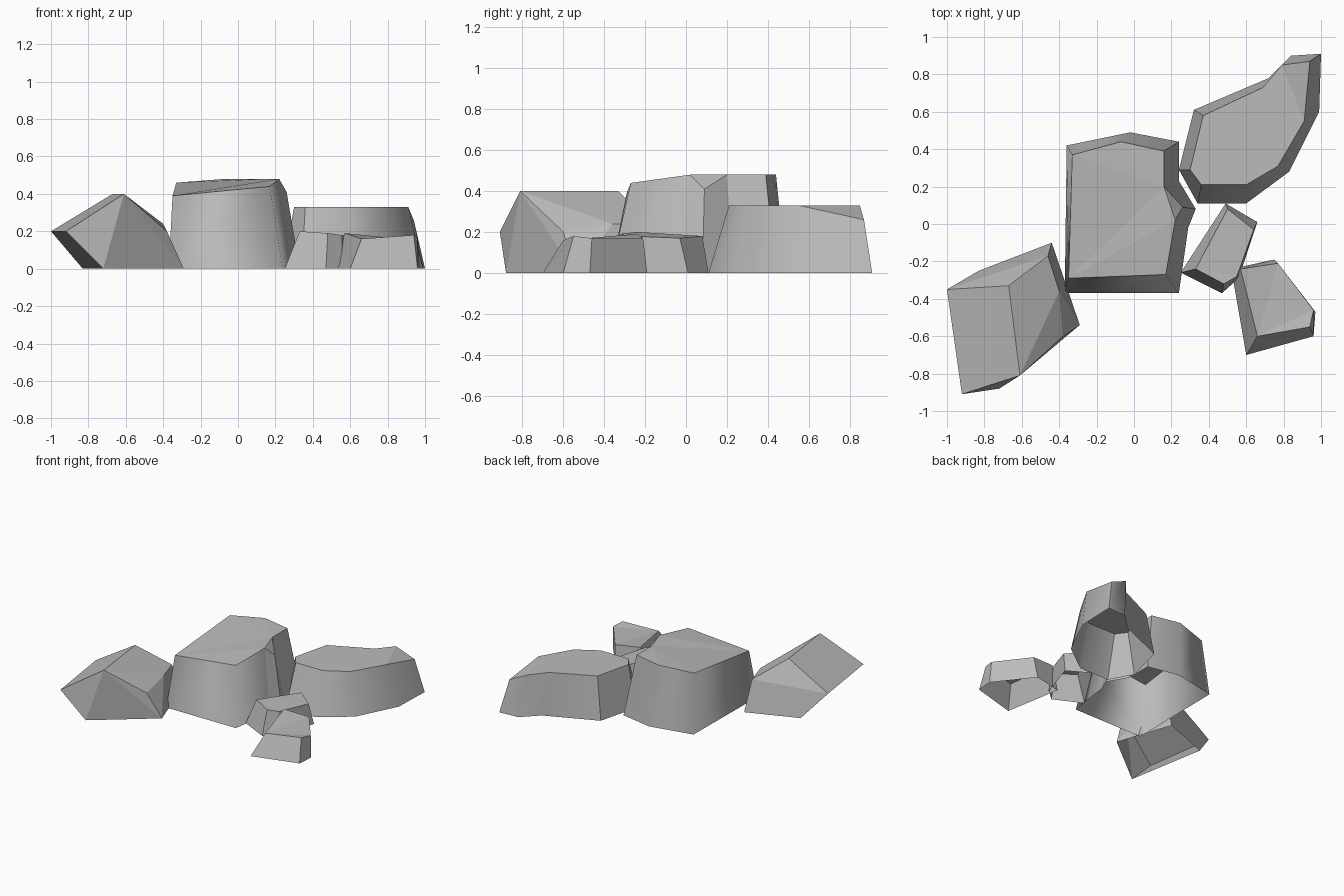
import bpy, bmesh

cube = bpy.data.objects.get("Cube")
if cube:
    bpy.data.objects.remove(cube)

stone = bpy.data.materials.new("grey_stone")
stone.use_nodes = True
stone.diffuse_color = (0.5, 0.5, 0.5, 1)
stone.node_tree.nodes["Principled BSDF"].inputs["Base Color"].default_value = (0.5, 0.5, 0.5, 1)


def finish(name, bm):
    mesh = bpy.data.meshes.new(name)
    bm.to_mesh(mesh)
    bm.free()
    mesh.materials.append(stone)
    obj = bpy.data.objects.new(name, mesh)
    bpy.context.collection.objects.link(obj)
    return obj


def lofted_rock(name, ground, rim, creases):
    """Join a ground outline to a rim, cap the rim, leave the base open.
    Rim edges and the listed corners are sharp; the rest of the side is smooth."""
    bm = bmesh.new()
    low = [bm.verts.new((x, y, 0)) for x, y in ground]
    high = [bm.verts.new(p) for p in rim]
    count = len(low)
    for i in range(count):
        j = (i + 1) % count
        bm.faces.new((low[i], low[j], high[j], high[i]))
    cap = bm.faces.new(high)
    bm.normal_update()
    for face in bm.faces:
        face.smooth = True
    for edge in cap.edges:
        edge.smooth = False
    for i in creases:
        bm.edges.get((low[i], high[i])).smooth = False
    # Split the sloping cap into flat pieces
    if max(p[2] for p in rim) - min(p[2] for p in rim) > 0.01:
        pieces = bmesh.ops.triangulate(bm, faces=[cap])["faces"]
        for face in pieces:
            face.smooth = False
    return finish(name, bm)


def hull_rock(name, points):
    """Flat-faced boulder wrapped around a few corners, open underneath."""
    bm = bmesh.new()
    for p in points:
        bm.verts.new(p)
    bmesh.ops.convex_hull(bm, input=bm.verts[:])
    base = [f for f in bm.faces if all(v.co.z < 0.001 for v in f.verts)]
    bmesh.ops.delete(bm, geom=base, context='FACES')
    bmesh.ops.dissolve_limit(bm, angle_limit=0.12, verts=bm.verts[:], edges=bm.edges[:])
    return finish(name, bm)


# Large notched rock in the middle
lofted_rock(
    "central_rock",
    [(-0.37, -0.37), (0.24, -0.37), (0.29, -0.02), (0.33, 0.08),
     (0.24, 0.23), (0.24, 0.44), (-0.02, 0.49), (-0.36, 0.42)],
    [(-0.35, -0.29, 0.39), (0.17, -0.27, 0.44), (0.22, 0.02, 0.48), (0.26, 0.09, 0.41),
     (0.16, 0.20, 0.48), (0.16, 0.39, 0.48), (-0.07, 0.44, 0.48), (-0.33, 0.37, 0.46)],
    [2, 3, 4, 5])

# Long curved rock at the back
lofted_rock(
    "long_back_rock",
    [(0.24, 0.29), (0.34, 0.11), (0.60, 0.11), (0.83, 0.28), (0.99, 0.60),
     (1.00, 0.91), (0.84, 0.90), (0.72, 0.78), (0.32, 0.61)],
    [(0.30, 0.29, 0.33), (0.36, 0.21, 0.33), (0.60, 0.21, 0.33), (0.77, 0.31, 0.33),
     (0.91, 0.55, 0.33), (0.94, 0.87, 0.26), (0.79, 0.85, 0.33), (0.69, 0.73, 0.33),
     (0.37, 0.58, 0.33)],
    [0, 1, 5, 8])

# Small rock beside the middle
lofted_rock(
    "small_rock",
    [(0.25, -0.26), (0.47, -0.37), (0.56, -0.29), (0.66, 0.01), (0.49, 0.11)],
    [(0.33, -0.24, 0.20), (0.48, -0.32, 0.19), (0.55, -0.28, 0.18),
     (0.64, -0.03, 0.17), (0.50, 0.08, 0.18)],
    range(5))

# Low rock at the front
lofted_rock(
    "front_rock",
    [(0.60, -0.70), (0.96, -0.60), (0.97, -0.47), (0.75, -0.19), (0.52, -0.24)],
    [(0.66, -0.60, 0.16), (0.94, -0.55, 0.18), (0.96, -0.46, 0.17),
     (0.77, -0.21, 0.17), (0.57, -0.24, 0.19)],
    range(5))

# Leaning wedge with an undercut outer side
hull_rock(
    "leaning_wedge_rock",
    [(-0.72, -0.88, 0), (-0.29, -0.54, 0), (-0.44, -0.10, 0), (-0.83, -0.25, 0),
     (-0.92, -0.91, 0.2), (-1.00, -0.35, 0.2), (-0.61, -0.81, 0.4), (-0.67, -0.33, 0.4),
     (-0.38, -0.60, 0.20), (-0.40, -0.36, 0.24), (-0.46, -0.17, 0.24)])
